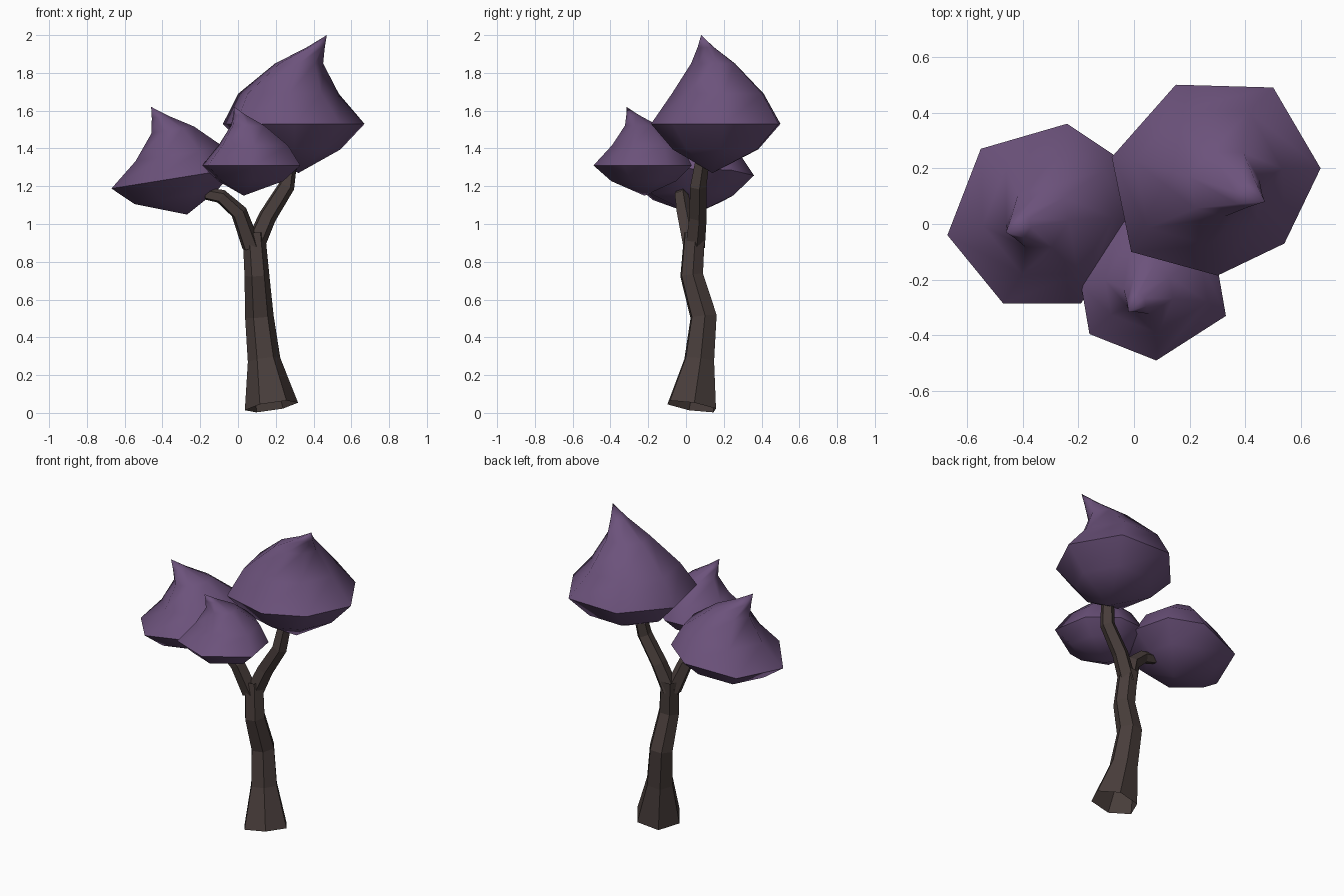
import bpy, math
from mathutils import Vector

if "Cube" in bpy.data.objects:
    bpy.data.objects.remove(bpy.data.objects["Cube"])


def material(name, col):
    m = bpy.data.materials.new(name)
    m.diffuse_color = (*col, 1)
    m.use_nodes = True
    m.node_tree.nodes["Principled BSDF"].inputs["Base Color"].default_value = m.diffuse_color
    return m


BARK = material("bark", (0.065, 0.047, 0.043))
LEAF = material("leaves", (0.15, 0.085, 0.2))


def add_mesh(name, verts, faces, mat, smooth):
    me = bpy.data.meshes.new(name)
    me.from_pydata(verts, [], faces)
    me.materials.append(mat)
    me.polygons.foreach_set("use_smooth", [smooth] * len(me.polygons))
    ob = bpy.data.objects.new(name, me)
    bpy.context.collection.objects.link(ob)
    return ob


def bands(rings, n):
    return [(r * n + i, r * n + (i + 1) % n, (r + 1) * n + (i + 1) % n, (r + 1) * n + i)
            for r in range(rings - 1) for i in range(n)]


def limb(name, path, n=6, phase=0.0):
    """Faceted tube with open ends; path points are (x, y, z, radius)."""
    pts = [Vector(p[:3]) for p in path]
    verts = []
    for k, p in enumerate(pts):
        t = (pts[min(k + 1, len(pts) - 1)] - pts[max(k - 1, 0)]).normalized()
        u = Vector((0, 1, 0)).cross(t).normalized()
        v = t.cross(u)
        for i in range(n):
            a = math.tau * i / n + phase
            verts.append(p + path[k][3] * (u * math.cos(a) + v * math.sin(a)))
    return add_mesh(name, verts, bands(len(pts), n), BARK, False)


# Ring profile above the rim: size, shift towards tip, height fraction
CROWN = [(1.0, 0.0, 0.0), (0.71, -0.16, 0.34), (0.34, 0.16, 0.68), (0.13, 0.66, 0.86)]


def canopy(name, rim, rim_z, bottom, tip, tilt=0.0):
    """Rounded leaf clump with a polygonal rim and an off-centre pointed top."""
    n = len(rim)
    cx = sum(p[0] for p in rim) / n
    cy = sum(p[1] for p in rim) / n
    low = bottom[2] - rim_z
    rings = [(0.66, 0.0, None)] + CROWN
    verts = []
    for s, t, h in rings:
        ox, oy = cx + t * (tip[0] - cx), cy + t * (tip[1] - cy)
        z = rim_z + (low * 0.52 if h is None else h * (tip[2] - rim_z))
        for x, y in rim:
            dx, dy = s * (x - cx), s * (y - cy)
            verts.append((ox + dx, oy + dy, z + tilt * dx))
    b = len(verts)
    verts += [bottom, tip]
    last = (len(rings) - 1) * n
    faces = bands(len(rings), n)
    for i in range(n):
        j = (i + 1) % n
        faces += [(j, i, b), (last + i, last + j, b + 1)]
    ob = add_mesh(name, verts, faces, LEAF, True)
    # Crisp edge around the rim (second ring)
    rim_ids = range(n, 2 * n)
    for e in ob.data.edges:
        e.use_edge_sharp = all(v in rim_ids for v in e.vertices)
    return ob


# Trunk and its two branches
limb("trunk", [(0.177, 0.03, 0.034, 0.143), (0.138, 0.07, 0.28, 0.087), (0.113, 0.093, 0.51, 0.076),
               (0.1, 0.03, 0.73, 0.066), (0.084, 0.045, 0.95, 0.06)], phase=0.1)
limb("right_branch", [(0.085, 0.045, 0.88, 0.055), (0.155, 0.06, 1.04, 0.05),
                      (0.255, 0.062, 1.2, 0.046), (0.275, 0.085, 1.34, 0.04)], 5, 0.2)
limb("left_branch", [(0.07, 0.03, 0.88, 0.052), (0.005, -0.01, 1.06, 0.046),
                     (-0.09, -0.025, 1.145, 0.04), (-0.17, -0.02, 1.16, 0.034)], 5, 0.2)

# Leaf clumps, rims counter-clockwise seen from above
canopy("right_canopy", [(0.67, 0.2), (0.5, 0.49), (0.15, 0.5), (-0.08, 0.24), (-0.01, -0.1),
                        (0.3, -0.185), (0.54, -0.07)], 1.53, (0.32, 0.14, 1.27), (0.47, 0.08, 2.0))
canopy("left_canopy", [(-0.01, 0.0), (-0.06, 0.24), (-0.24, 0.36), (-0.55, 0.27), (-0.67, -0.04),
                       (-0.47, -0.285), (-0.19, -0.285)], 1.245, (-0.27, 0.04, 1.05),
       (-0.46, -0.03, 1.62), 0.16)
canopy("front_canopy", [(0.33, -0.33), (0.29, -0.1), (0.13, 0.03), (-0.05, 0.02), (-0.19, -0.22),
                        (-0.16, -0.395), (0.08, -0.49)], 1.31, (0.03, -0.22, 1.15),
       (-0.02, -0.315, 1.62))
